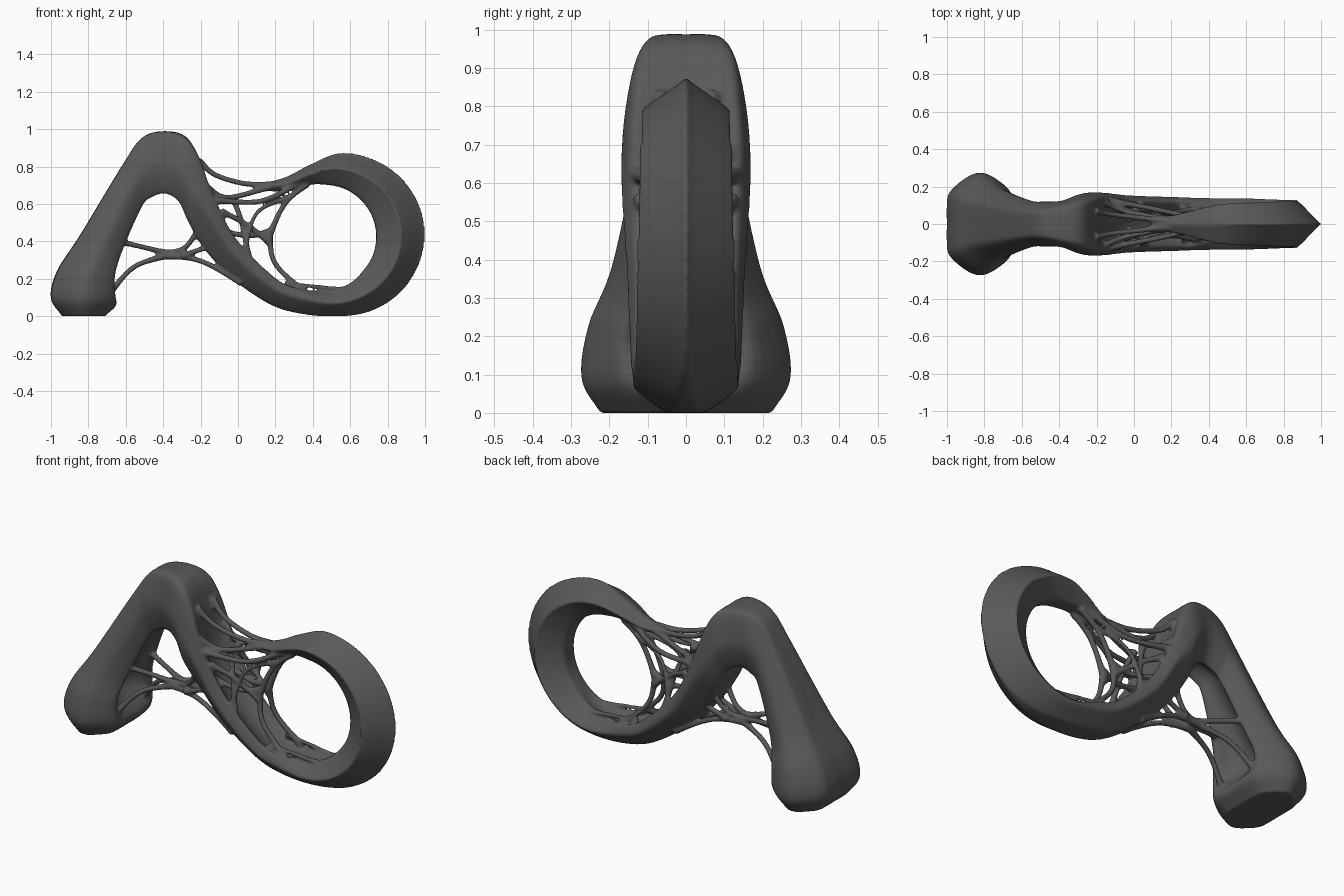
import bpy, bmesh
from math import sin, cos, radians, tau
from mathutils import Vector

if "Cube" in bpy.data.objects:
    bpy.data.objects.remove(bpy.data.objects["Cube"])

grey = bpy.data.materials.new("dark grey")
grey.diffuse_color = (0.1, 0.1, 0.1, 1)
grey.use_nodes = True
grey.node_tree.nodes["Principled BSDF"].inputs["Base Color"].default_value = grey.diffuse_color
bm = bmesh.new()


def smooth_path(pts, n):
    """Catmull-Rom through the points, n steps per span."""
    pts = [Vector(p) for p in pts]
    p = [2 * pts[0] - pts[1]] + pts + [2 * pts[-1] - pts[-2]]
    out = []
    for i in range(1, len(p) - 2):
        a, b, c, d = p[i - 1:i + 3]
        for k in range(n):
            t = k / n
            out.append(0.5 * (2 * b + (c - a) * t + (2 * a - 5 * b + 4 * c - d) * t * t
                              + (3 * b - a - 3 * c + d) * t ** 3))
    return out + [pts[-1]]


def loft(sections):
    """Closed tube through rings of points."""
    rings = [[bm.verts.new(p) for p in s] for s in sections]
    for r, q in zip(rings, rings[1:]):
        for i in range(len(r)):
            j = (i + 1) % len(r)
            bm.faces.new((r[i], r[j], q[j], q[i]))
    bm.faces.new(rings[0])
    bm.faces.new(rings[-1])


def station(ax, az, bx, bz, w, groove_a=0, groove_b=0, mid=.5, edge_a=.72, edge_b=.72):
    """Band cut: edges A and B in x,z, half width, groove depths, widest place, edge ratios."""
    return (ax, az, bx, bz, w, groove_a, groove_b, mid, edge_a * w, edge_b * w)


def section(s):
    """Closed ring of points around one station."""
    ax, az, bx, bz, w, da, db, m, wa, wb = s
    g = .03 + .14 * wb / w
    half = [(da, 0, 0), (da * .75, .5 * wa, 0), (.05, .92 * wa, 0), (m - g, w, 0),
            (m + g, w, 0), (.95, .92 * wb, 0), (1 - .75 * db, .5 * wb, 0), (1 - db, 0, 0)]
    loop = half + [(u, -v, 0) for u, v, _ in half[-2:0:-1]]
    pts = smooth_path([loop[-1]] + loop + loop[:2], 4)[4:4 + 4 * len(loop)]
    return [(ax + (bx - ax) * p.x, p.y, max(az + (bz - az) * p.x, 0)) for p in pts]


# Foot and arch, grooved underneath
stations = [station(*s) for s in (
    (-.94, 0, -.71, 0, .215),
    (-1.0, .10, -.65, .08, .262),
    (-.965, .245, -.64, .21, .245, 0, .35),
    (-.84, .44, -.61, .33, .185, 0, .4),
    (-.61, .82, -.51, .57, .122, 0, .2),
    (-.51, .955, -.46, .62, .115, 0, .17))]
# Crown
stations += [station(*s, .5, .88, .72) for s in (
    (-.39, .988, -.39, .64, .12, 0, .15),
    (-.275, .955, -.32, .60, .152, 0, .12),
    (-.20, .85, -.27, .50, .163, .1, .06))]
# Slope, grooved on top
stations += [station(*s, 0, .38, .9, .55) for s in (
    (-.13, .67, -.19, .375, .16, .35),
    (-.01, .43, -.04, .21, .147, .42),
    (.20, .215, .17, .065, .14, .4),
    (.33, .155, .35, .012, .135, .3))]
# Loop: a round hole set off-centre in a round rim with a pointed outer edge
for k in range(9):
    t = radians(-90 + 22.5 * k)
    stations.append(station(.455 + .285 * cos(t), .425 + .28 * sin(t),
                            .55 + .45 * cos(t), .437 + .437 * sin(t),
                            .13 - .003 * k, max(0, .2 - .1 * k), 0, .5, .5,
                            max(.1, .45 - .15 * k)))
# Thin tip of the loop
stations += [station(*s, 0, 0, .5, .5, .25) for s in (
    (.36, .70, .39, .812, .085), (.25, .67, .25, .742, .055), (.10, .67, .09, .703, .025))]

loft([section(s) for s in smooth_path(stations, 8)])


def strut(y0, y1, *path, r=.0165):
    """Rod with flared ends along x,z points, y going from y0 to y1, mirrored front to back."""
    n = len(path) - 1
    for side in (1, -1):
        pts = smooth_path([(x, side * (y0 + (y1 - y0) * i / n), z)
                           for i, (x, z) in enumerate(path)], 8)
        last = len(pts) - 1
        rings = []
        for i, p in enumerate(pts):
            d = (pts[min(i + 1, last)] - pts[max(i - 1, 0)]).normalized()
            u = d.cross(Vector((0, 1, 0))).normalized()
            v = d.cross(u)
            rad = r * (.9 + .5 * abs(2 * i / last - 1) ** 4)
            rings.append([p + rad * (u * cos(tau * a / 10) + v * sin(tau * a / 10))
                          for a in range(10)])
        loft(rings)


# Web under the arch: lower left, lower right, upper left, upper right, tie
strut(.13, .03, (-.69, .12), (-.56, .26), (-.39, .325))
strut(.03, .07, (-.39, .325), (-.2, .295), (.02, .18))
strut(.11, .02, (-.64, .40), (-.51, .37), (-.37, .335))
strut(.02, .07, (-.37, .335), (-.28, .37), (-.2, .48))
strut(.05, .06, (-.3, .32), (-.22, .35), (-.13, .38))

# Web between the arch and the loop tip: top, middle, low
strut(.07, .015, (-.21, .83), (-.12, .755), (.03, .71), (.18, .70))
strut(.12, .02, (-.17, .69), (-.05, .635), (.2, .70))
strut(.125, .03, (-.13, .62), (.12, .615), (.34, .72))

# Left side of the loop: upper and lower
strut(.03, .04, (.37, .71), (.25, .6), (.165, .43))
strut(.04, .08, (.165, .43), (.2, .28), (.35, .13))
# Struts filling the slope's groove
strut(.12, .045, (-.09, .56), (.03, .50), (.165, .40))
strut(.03, .115, (-.03, .64), (.02, .5), (.06, .30))
strut(.08, .04, (-.1, .46), (.05, .43), (.165, .45))
strut(.115, .03, (.03, .33), (.1, .55), (.28, .64), r=.013)
# Slim tie across the lower inside of the loop
strut(.08, .06, (.25, .17), (.4, .16), (.56, .14), r=.013)

# Fuse band and struts so the joints flow together
bmesh.ops.recalc_face_normals(bm, faces=bm.faces)
mesh = bpy.data.meshes.new("looping_sculpture")
bm.to_mesh(mesh)
bm.free()
mesh.materials.append(grey)
body = bpy.data.objects.new("looping_sculpture", mesh)
bpy.context.collection.objects.link(body)
fuse = body.modifiers.new("fuse", 'REMESH')
fuse.mode = 'VOXEL'
fuse.voxel_size = .0075
fuse.use_smooth_shade = True
soften = body.modifiers.new("soften", 'SMOOTH')
soften.factor = .5
soften.iterations = 5
